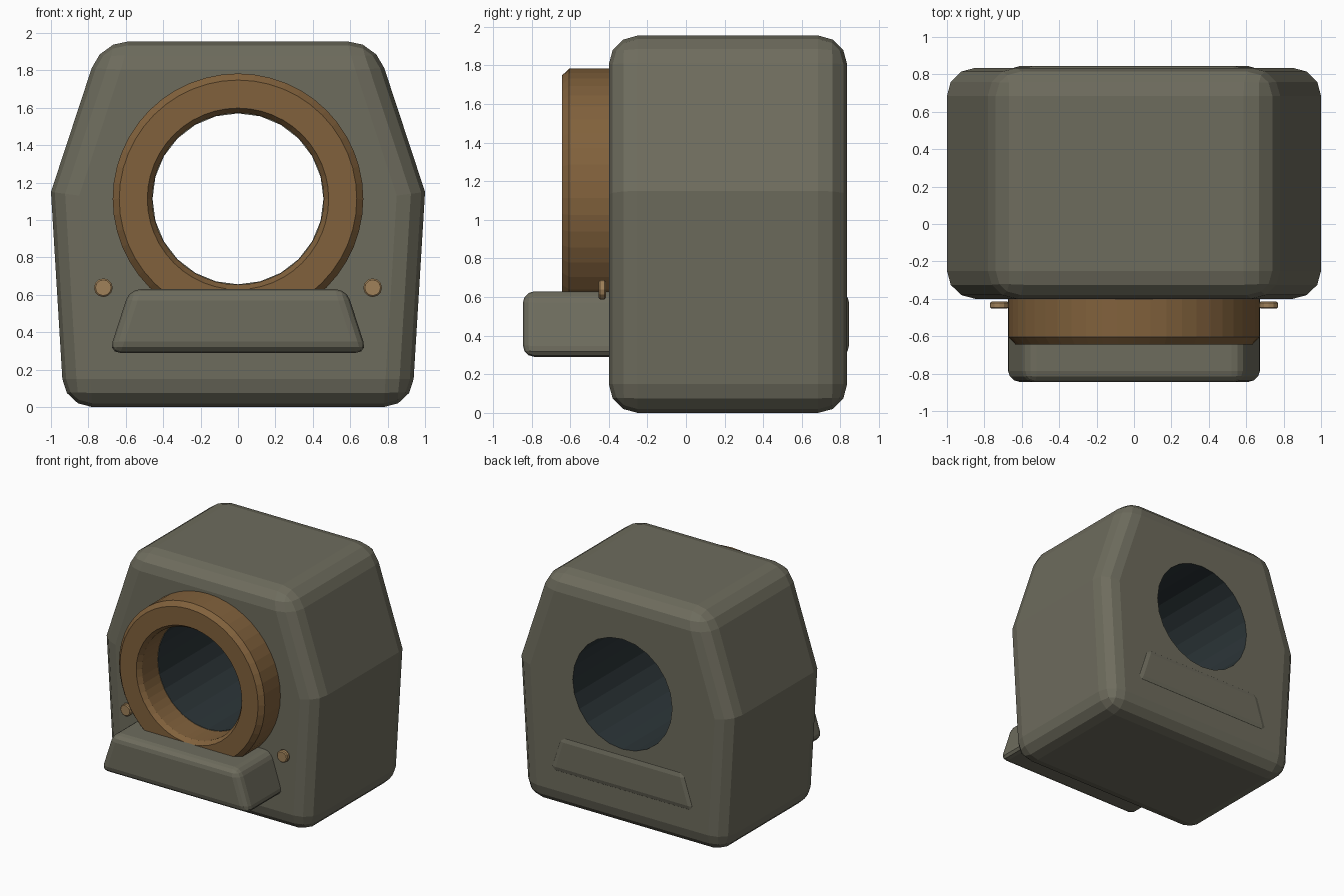
import bpy, bmesh
from math import cos, sin, tau, radians

if "Cube" in bpy.data.objects:
    bpy.data.objects.remove(bpy.data.objects["Cube"])


def material(name, rgb):
    m = bpy.data.materials.new(name)
    m.diffuse_color = (*rgb, 1)
    m.use_nodes = True
    m.node_tree.nodes["Principled BSDF"].inputs["Base Color"].default_value = m.diffuse_color
    return m


OLIVE = material("olive_casing", (0.155, 0.15, 0.11))
BRONZE = material("bronze", (0.22, 0.12, 0.045))
DARK = material("dark_bore", (0.025, 0.036, 0.04))
TAN = material("tan_pin", (0.35, 0.22, 0.10))
AXIS_Z = 1.113  # height of the bore axis


def add_object(name, bm, mat):
    bmesh.ops.recalc_face_normals(bm, faces=bm.faces)
    me = bpy.data.meshes.new(name)
    bm.to_mesh(me)
    bm.free()
    me.materials.append(mat)
    ob = bpy.data.objects.new(name, me)
    bpy.context.collection.objects.link(ob)
    return ob


def prism(name, half, y0, y1, mat, bevel):
    """Mirror a half outline (x, z) and extrude it along y, with rounded edges."""
    outline = half + [(-x, z) for x, z in reversed(half)]
    bm = bmesh.new()
    face = bm.faces.new([bm.verts.new((x, y0, z)) for x, z in outline])
    ext = bmesh.ops.extrude_face_region(bm, geom=[face])["geom"]
    bmesh.ops.translate(bm, vec=(0, y1 - y0, 0),
                        verts=[v for v in ext if isinstance(v, bmesh.types.BMVert)])
    ob = add_object(name, bm, mat)
    mod = ob.modifiers.new("rounding", "BEVEL")
    mod.width = bevel
    mod.segments = 3
    mod.limit_method = "ANGLE"
    mod.angle_limit = radians(30)
    return ob


def lathe(name, profile, n, x, z, mat, closed=False):
    """Spin (radius, y) points round an axis along y."""
    bm = bmesh.new()
    rings = [[bm.verts.new((x + r * cos(tau * i / n), y, z + r * sin(tau * i / n)))
              for i in range(n)] for r, y in profile]
    pairs = list(zip(rings, rings[1:]))
    if closed:
        pairs.append((rings[-1], rings[0]))
    else:
        bm.faces.new(rings[0])
        bm.faces.new(rings[-1])
    for a, b in pairs:
        for i in range(n):
            j = (i + 1) % n
            bm.faces.new((a[i], a[j], b[j], b[i]))
    return add_object(name, bm, mat)


# Main casing with a bore through it
casing = prism("casing", [(0.93, 0), (1.0, 1.15), (0.735, 1.955)],
               -0.4, 0.835, OLIVE, 0.15)
casing.data.materials.append(DARK)
cutter = lathe("bore_cutter", [(0.457, -1), (0.457, 1.2)], 24, 0, AXIS_Z, DARK)
cutter.hide_render = True
cutter.hide_set(True)
cut = casing.modifiers.new("bore", "BOOLEAN")
cut.operation = "DIFFERENCE"
cut.solver = "EXACT"
cut.object = cutter
cut.material_mode = "TRANSFER"

# Bronze collar on the front of the bore
lathe("bore_collar", [(0.67, -0.39), (0.67, -0.605), (0.635, -0.643),
                      (0.485, -0.643), (0.459, -0.605), (0.459, -0.39)],
      48, 0, AXIS_Z, BRONZE, closed=True)

# Ledge running through the casing and just showing at the back
prism("ledge", [(0.69, 0.29), (0.58, 0.63)], -0.845, 0.845, OLIVE, 0.06)

# Pair of small pins beside the ledge
for side, x in (("left", -0.72), ("right", 0.72)):
    lathe("pin_" + side, [(0.042, -0.415), (0.05, -0.422), (0.05, -0.446), (0.042, -0.453)],
          12, x, 0.638, TAN)
